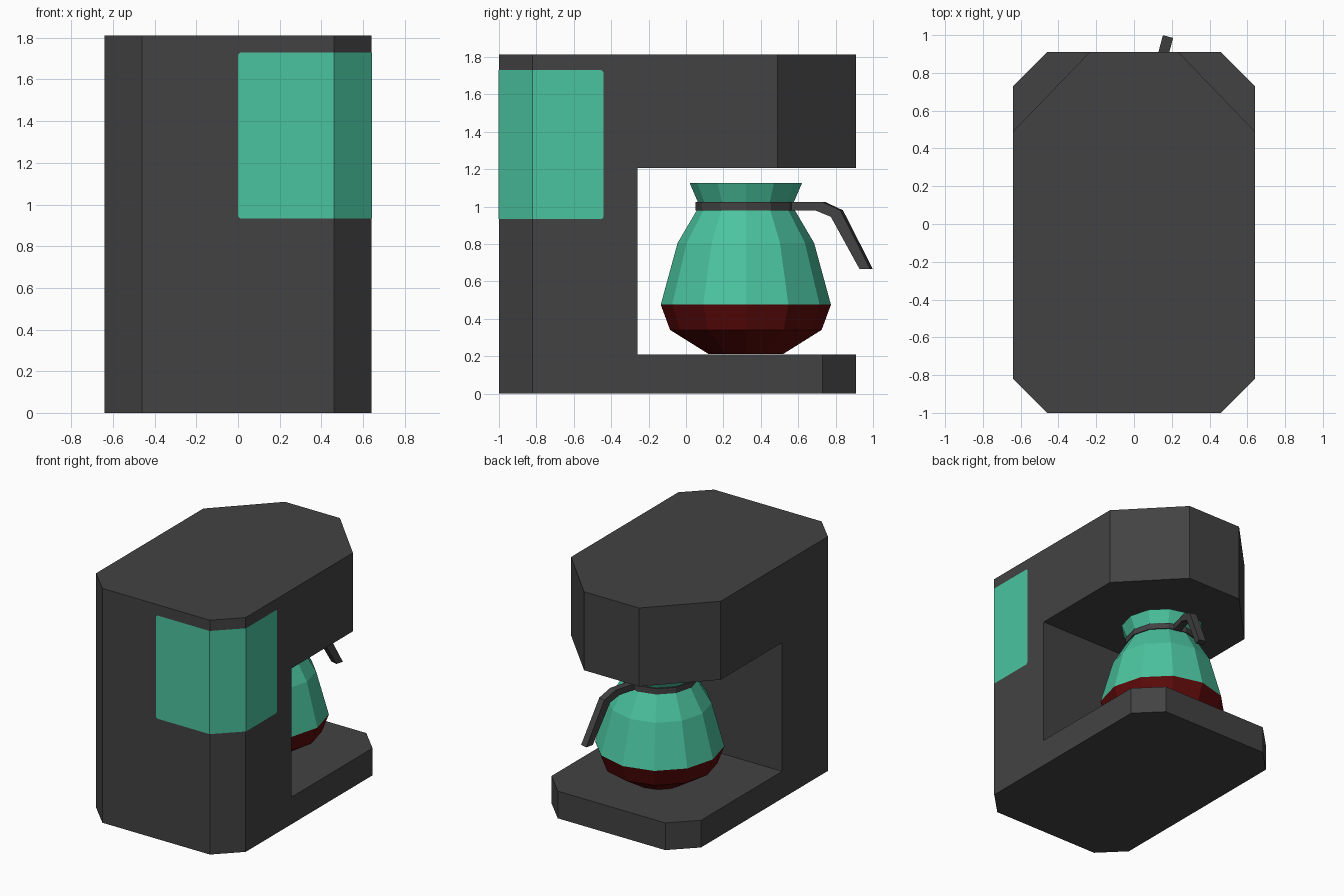
import bpy, bmesh, math

if "Cube" in bpy.data.objects:
    bpy.data.objects.remove(bpy.data.objects["Cube"])


def material(name, r, g, b):
    m = bpy.data.materials.new(name)
    m.diffuse_color = (r, g, b, 1)
    m.use_nodes = True
    m.node_tree.nodes["Principled BSDF"].inputs["Base Color"].default_value = m.diffuse_color
    return m


charcoal = material("charcoal_plastic", 0.055, 0.055, 0.055)
green = material("green_glass", 0.07, 0.55, 0.347)
coffee = material("coffee_red", 0.11, 0.003, 0.003)


def make(name, verts, faces, mats, rule=None, fix_normals=True):
    me = bpy.data.meshes.new(name)
    me.from_pydata(verts, [], faces)
    for m in mats:
        me.materials.append(m)
    if fix_normals:
        bm = bmesh.new()
        bm.from_mesh(me)
        bmesh.ops.recalc_face_normals(bm, faces=bm.faces[:])
        bm.to_mesh(me)
        bm.free()
    if rule:
        for p in me.polygons:
            p.material_index = rule(p.center)
    ob = bpy.data.objects.new(name, me)
    bpy.context.collection.objects.link(ob)
    return ob


# Housing: C-shaped shell made of stacked footprints with cut corners
column = [(-.64, -.26), (-.64, -.82), (-.46, -1), (.46, -1), (.64, -.82), (.64, -.26)]
base_back = [(.64, .73), (.46, .91), (-.46, .91), (-.64, .73)]
head_back = [(.64, .49), (.235, .91), (-.235, .91), (-.64, .49)]
levels = [(0, base_back), (.21, base_back), (1.205, head_back), (1.812, head_back)]
verts = [(x, y, z) for z, back in levels for x, y in column + back]
N = 10
ring = [list(range(k * N, k * N + N)) for k in range(4)]
back_part = [5, 6, 7, 8, 9, 0]
faces = [ring[0][::-1], ring[3],
         [ring[1][i] for i in back_part], [ring[2][i] for i in back_part][::-1]]
for k in range(3):
    wall = range(N) if k != 1 else range(5)
    for i in wall:
        j = (i + 1) % N
        faces.append((ring[k][i], ring[k][j], ring[k + 1][j], ring[k + 1][i]))
faces.append((ring[1][5], ring[1][0], ring[2][0], ring[2][5]))
make("housing", verts, faces, [charcoal])

# Water window: thin sheet wrapped around the front right corner
e = 0.003
path = [(0, -1 - e, .012), (.012, -1 - e, 0), (.46, -1 - e, 0), (.64 + e, -.82, 0),
        (.64 + e, -.452, 0), (.64 + e, -.44, .012)]
verts = [(x, y, z) for x, y, c in path for z in (.932 + c, 1.73 - c)]
faces = [(2 * i, 2 * i + 2, 2 * i + 3, 2 * i + 1) for i in range(len(path) - 1)]
make("water_window", verts, faces, [green], fix_normals=False)

# Carafe parts: twelve-sided lathes around a common axis
CY, SIDES = .32, 12


def lathe(name, profile, mats, rule=None, cap=False, closed=False):
    verts = [(r * math.cos(math.tau * i / SIDES), CY + r * math.sin(math.tau * i / SIDES), z)
             for r, z in profile for i in range(SIDES)]
    n, faces = len(profile), []
    for k in range(n if closed else n - 1):
        a, b = k * SIDES, (k + 1) % n * SIDES
        for i in range(SIDES):
            j = (i + 1) % SIDES
            faces.append((a + i, a + j, b + j, b + i))
    if cap:
        faces.append(tuple(range(SIDES))[::-1])
    return make(name, verts, faces, mats, rule, fix_normals=closed)


lathe("carafe", [(.20, .212), (.405, .34), (.455, .475), (.365, .805), (.262, .98),
                 (.255, 1.02), (.30, 1.125)],
      [green, coffee], lambda c: 1 if c.z < .475 else 0, cap=True)
lathe("carafe_band", [(.25, .98), (.27, .98), (.27, 1.025), (.25, 1.025)],
      [charcoal], closed=True)

# Handle: bent profile extruded sideways, turned off the back direction
outline = [(.245, 1.025), (.43, 1.025), (.53, .98), (.696, .665),
           (.637, .665), (.478, .945), (.395, .978), (.245, .978)]
a = math.radians(75)
verts = [(r * math.cos(a) - w * math.sin(a), CY + r * math.sin(a) + w * math.cos(a), z)
         for w in (-.028, .028) for r, z in outline]
n = len(outline)
faces = [tuple(range(n)), tuple(range(2 * n - 1, n - 1, -1))]
faces += [(i, (i + 1) % n, n + (i + 1) % n, n + i) for i in range(n)]
make("carafe_handle", verts, faces, [charcoal])
